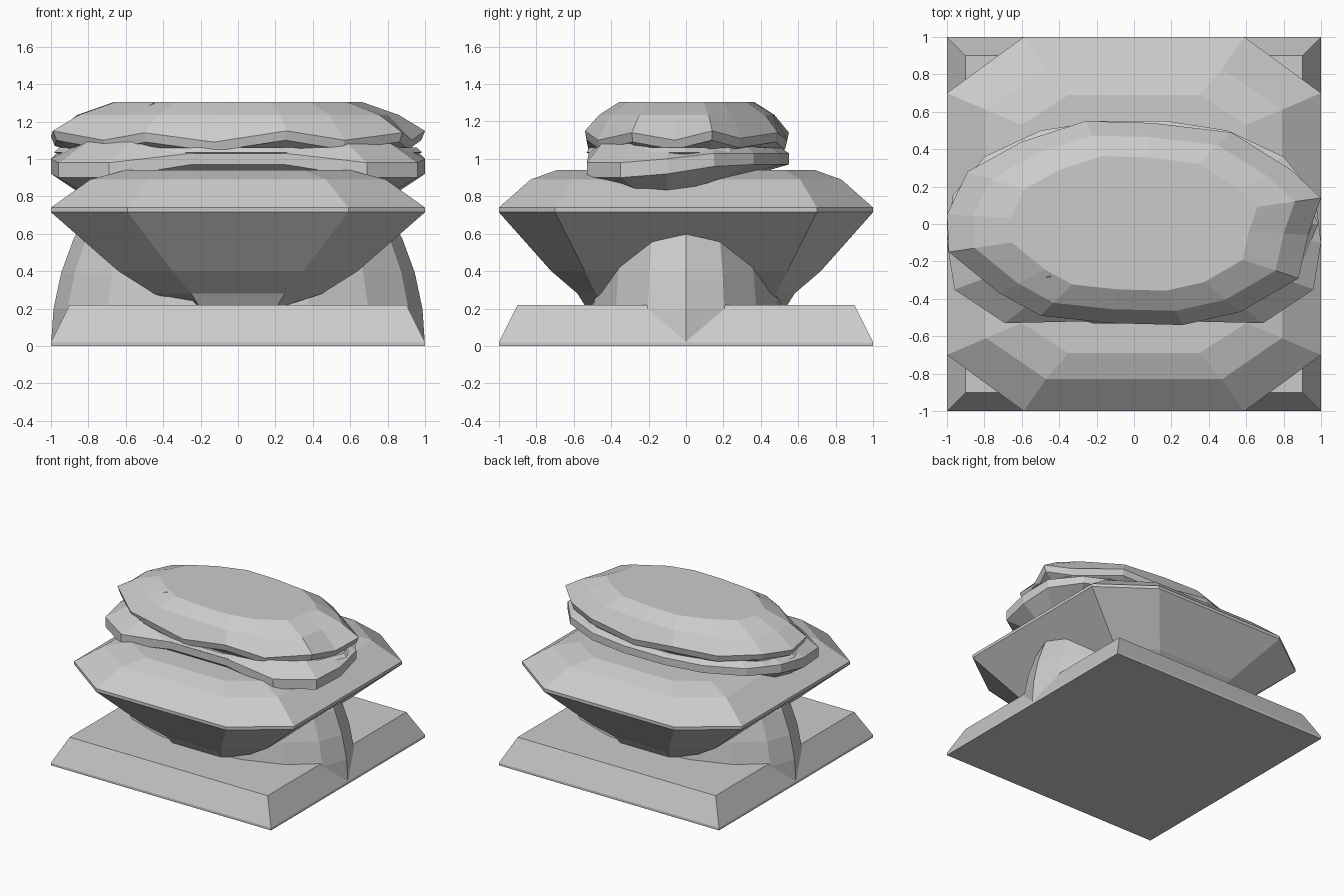
import bpy, math

if "Cube" in bpy.data.objects:
    bpy.data.objects.remove(bpy.data.objects["Cube"])


def loft(name, rings):
    """Skin a stack of closed rings (lists of xyz points) and cap both ends."""
    n = len(rings[0])
    verts = [p for r in rings for p in r]
    faces = [list(range(n))[::-1], list(range(len(verts) - n, len(verts)))]
    for k in range(len(rings) - 1):
        for i in range(n):
            j = (i + 1) % n
            a, b = k * n, (k + 1) * n
            faces.append([a + i, a + j, b + j, b + i])
    mesh = bpy.data.meshes.new(name)
    mesh.from_pydata(verts, [], faces)
    obj = bpy.data.objects.new(name, mesh)
    bpy.context.collection.objects.link(obj)
    return obj


def square(h, z):
    return [(h, -h, z), (h, h, z), (-h, h, z), (-h, -h, z)]


def octagon(ax, ay, bx, by, z):
    """Symmetric octagon through (ax, ay) and (bx, by)."""
    return [(ax, -ay, z), (bx, -by, z), (bx, by, z), (ax, ay, z),
            (-ax, ay, z), (-bx, by, z), (-bx, -by, z), (-ax, -ay, z)]


def ring(outline, s, zs):
    return [(x * s, y * s, z) for (x, y), z in zip(outline, zs)]


# Square foot with sloping sides
loft("base", [square(1, 0), square(1, .02), square(.9, .22)])

# Faceted dome supporting the bowl
dome = []
for k in range(9):
    t = math.radians(k * 9.5)
    dome.append([(math.cos(t) * math.cos(i * math.tau / 16),
                  .54 * math.cos(t) * math.sin(i * math.tau / 16),
                  1.2 * math.sin(t)) for i in range(16)])
loft("support_dome", dome)

# Eight-sided dish with bevelled upper side
loft("bowl", [octagon(.20, .53, .23, .42, .20),
              octagon(.25, .58, .45, .48, .28),
              octagon(.35, .72, .64, .54, .40),
              octagon(.59, 1, 1, .70, .715),
              octagon(.59, 1, 1, .70, .74),
              octagon(.47, .83, .79, .61, .89),
              octagon(.35, .69, .60, .53, .94)])

# Lower layer with two drooping front lobes, mirrored left to right
half = [(.25, -.52, .97, 1.03), (.69, -.53, .90, .98), (.96, -.35, .90, .98),
        (1, -.10, .92, 1.0), (.97, .15, .96, 1.03), (.80, .36, .97, 1.03),
        (.50, .50, .97, 1.03), (.18, .55, .97, 1.03)]
full = half + [(-x, y, a, b) for x, y, a, b in reversed(half)]
edge = [(p[0], p[1]) for p in full]
low, high = [p[2] for p in full], [p[3] for p in full]
n = len(edge)
under = [(x * .85, y * .55 - .05, .82 + max(0, y) * .12) for x, y in edge]
loft("lower_layer", [under, ring(edge, 1, low), ring(edge, 1, high),
                     ring(edge, .84, [1.09] * n)])

# Thin slice between the layers
oval = [(.985 * math.cos(i * math.tau / 14), .545 * math.sin(i * math.tau / 14))
        for i in range(14)]
loft("middle_slice", [ring(oval, .97, [1.025] * 14), ring(oval, 1, [1.035] * 14),
                      ring(oval, .97, [1.06] * 14)])

# Uneven flat-topped upper layer with zigzag rim
rim = [(1, .14), (.84, .29), (.52, .49), (.10, .54), (-.26, .55), (-.60, .44),
       (-.89, .28), (-1, .05), (-.99, -.15), (-.72, -.37), (-.50, -.49),
       (-.13, -.53), (.26, -.54), (.57, -.47), (.88, -.29), (.93, -.06)]
rim_z = [1.15, 1.11, 1.14, 1.10, 1.14, 1.11, 1.14, 1.12,
         1.15, 1.10, 1.14, 1.09, 1.15, 1.10, 1.14, 1.10]
m = len(rim)
loft("upper_layer", [ring(rim, .90, [1.045] * m),
                     ring(rim, .98, [z - .05 for z in rim_z]),
                     ring(rim, 1, rim_z),
                     ring(rim, .86, [1.235] * m),
                     ring(rim, .66, [1.305] * m)])

# Small chips along the front of the top
for x, y in ((-.45, -.28), (0, -.36), (.45, -.28)):
    bpy.ops.mesh.primitive_cone_add(vertices=3, radius1=.06, depth=.03,
                                    location=(x, y, 1.285))
    bpy.context.object.name = "top_chip"
    bpy.context.object.scale = (1, .5, 1)
